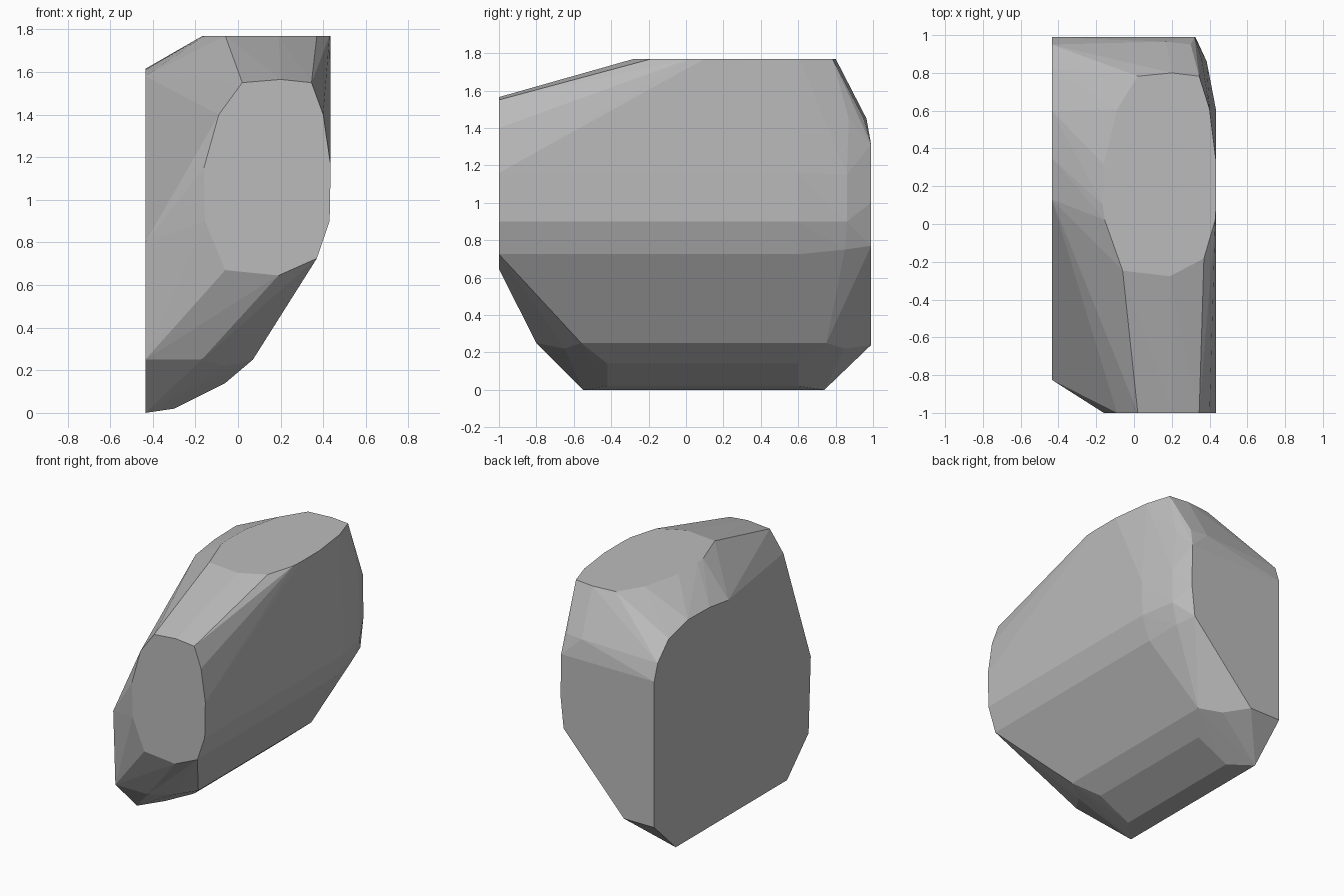
import bpy
import bmesh

# Remove the default object
default_object = bpy.data.objects.get("Cube")
if default_object:
    bpy.data.objects.remove(default_object, do_unlink=True)


def make_material(name, colour):
    material = bpy.data.materials.new(name)
    material.use_nodes = True
    material.diffuse_color = colour
    material.node_tree.nodes["Principled BSDF"].inputs["Base Color"].default_value = colour
    return material


def hull_object(name, points, material):
    """Wrap the corner points in a convex faceted skin."""
    bm = bmesh.new()
    for point in points:
        bm.verts.new(point)
    result = bmesh.ops.convex_hull(bm, input=bm.verts)
    unused = [v for v in bm.verts if not v.link_faces]
    bmesh.ops.delete(bm, geom=unused, context="VERTS")
    bmesh.ops.recalc_face_normals(bm, faces=bm.faces)
    mesh = bpy.data.meshes.new(name)
    bm.to_mesh(mesh)
    bm.free()
    mesh.materials.append(material)
    block = bpy.data.objects.new(name, mesh)
    bpy.context.collection.objects.link(block)
    return block


LEFT_X, FRONT_Y, BACK_Y, TOP_Z = -.435, -1, .99, 1.77

# Oval outline shared by the front face and the top face (x, height)
oval = [(-.16, 1.15), (-.155, .9), (-.06, .67), (.19, .645), (.37, .725),
        (.43, .9), (.435, 1.16), (.4, 1.4), (.345, 1.55), (.2, 1.565),
        (.02, 1.55), (-.09, 1.4)]
front_face = [(x, FRONT_Y, z) for x, z in oval]
top_face = [(x, .8 - (1.565 - z) * 1.17, TOP_Z) for x, z in oval]
top_face += [(-.165, .1, TOP_Z), (.435, .1, TOP_Z)]

# Straight flank carried back from the front oval
flank = [(x, .6, z) for x, z in oval[4:7]]

# Flat side wall outline (y, z)
wall = [(-.55, 0), (-.8, .25), (-.825, .8), (.13, 1.58), (.35, 1.61), (.6, 1.615),
        (.82, 1.56), (.95, 1.43), (BACK_Y, 1.31), (BACK_Y, .24), (.74, 0)]
side_wall = [(LEFT_X, y, z) for y, z in wall]

# Upright back face and the bevelled corner beside it
back_face = [(-.19, BACK_Y, .24), (.3, BACK_Y, .77), (.325, BACK_Y, 1),
             (.32, BACK_Y, 1.31), (.17, .965, 1.45), (.3, .95, 1.45)]
back_corner = [(.34, .85, .75), (.385, .86, .9), (.385, .86, 1.15), (.36, .87, 1.45)]

# Rounded underside: mirrored pairs of corners along the length
underside = [(-.17, -.8, .25)]
for x, z, near, far in [(.07, .25, -.56, .75), (-.06, .22, -.65, .85),
                        (-.06, .14, -.42, .6), (-.3, .02, -.42, .6)]:
    underside += [(x, near, z), (x, far, z)]

stone = make_material("stone grey", (.5, .5, .5, 1))
hull_object("rock_block",
            front_face + top_face + flank + side_wall + back_face + back_corner + underside,
            stone)
